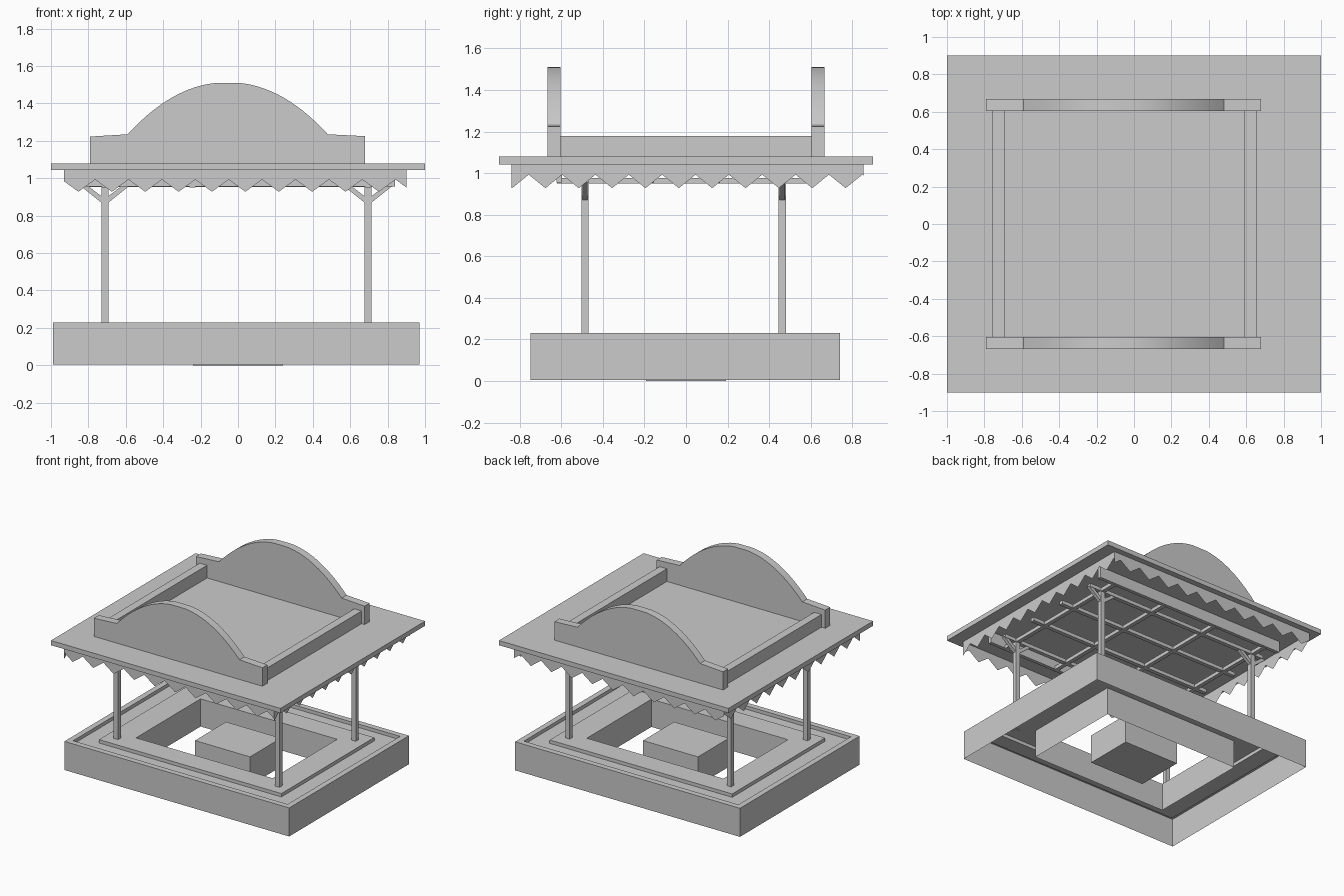
import bpy, bmesh, math

cube = bpy.data.objects.get("Cube")
if cube:
    bpy.data.objects.remove(cube)

GREY = (0.6, 0.6, 0.6, 1)
mat = bpy.data.materials.new("plain grey")
mat.use_nodes = True
mat.diffuse_color = GREY
mat.node_tree.nodes["Principled BSDF"].inputs["Base Color"].default_value = GREY


def finish(name, bm, closed=True):
    if closed:
        bmesh.ops.recalc_face_normals(bm, faces=bm.faces)
    mesh = bpy.data.meshes.new(name)
    bm.to_mesh(mesh)
    bm.free()
    mesh.materials.append(mat)
    ob = bpy.data.objects.new(name, mesh)
    bpy.context.collection.objects.link(ob)
    return ob


def box(name, x, y, z):
    """Box from (min, max) pairs."""
    bm = bmesh.new()
    bmesh.ops.create_cube(bm, size=1)
    for v in bm.verts:
        v.co = [lo + (c + 0.5) * (hi - lo) for c, (lo, hi) in zip(v.co, (x, y, z))]
    return finish(name, bm)


def prism(name, outline, y0, y1):
    """Extrude an x-z outline along y."""
    bm = bmesh.new()
    face = bm.faces.new([bm.verts.new((x, y0, z)) for x, z in outline])
    new = bmesh.ops.extrude_face_region(bm, geom=[face])["geom"]
    for v in new:
        if isinstance(v, bmesh.types.BMVert):
            v.co.y = y1
    return finish(name, bm)


def around(c, half):
    return (c - half, c + half)


# Base: one stepped section swept round a rectangle, open below and in the pit
bm = bmesh.new()
section = [(0.98, 0.745, 0.005), (0.98, 0.745, 0.23), (0.935, 0.70, 0.23),
           (0.935, 0.70, 0.203), (0.795, 0.578, 0.203), (0.795, 0.578, 0.23),
           (0.595, 0.402, 0.23), (0.595, 0.402, 0.012)]
rings = [[bm.verts.new((-0.01 + sx * a, -0.003 + sy * b, z))
          for sx, sy in ((-1, -1), (1, -1), (1, 1), (-1, 1))] for a, b, z in section]
for lower, upper in zip(rings, rings[1:]):
    for i in range(4):
        j = (i + 1) % 4
        bm.faces.new((lower[i], lower[j], upper[j], upper[i]))
finish("stepped_base", bm, closed=False)

box("centre_block", (-0.24, 0.24), (-0.193, 0.193), (0, 0.225))

# Posts with a pair of diagonal braces each
POST_X, POST_Y = (-0.712, 0.695), (-0.486, 0.464)
for px, side in zip(POST_X, ("right", "left")):
    for py, end in zip(POST_Y, ("front", "back")):
        box(f"{end}_{side}_post", around(px, 0.019), around(py, 0.018), (0.225, 0.96))
        for s in (-1, 1):
            outline = [(px, 0.855), (px + s * 0.125, 0.955),
                       (px + s * 0.085, 0.955), (px, 0.89)]
            prism(f"{end}_{side}_brace", outline, py - 0.013, py + 0.013)

# Lattice under the roof
for i in range(4):
    t = i / 3
    x = POST_X[0] + t * (POST_X[1] - POST_X[0])
    y = POST_Y[0] + t * (POST_Y[1] - POST_Y[0])
    box("lattice_cross_bar", around(x, 0.016), (-0.62, 0.62), (0.95, 0.978))
    box("lattice_long_bar", (-0.81, 0.81), around(y, 0.016), (0.952, 0.98))
for y in (-0.61, 0.61):
    box("roof_beam", (-0.84, 0.84), around(y, 0.014), (0.955, 1.045))

# Roof slab
box("roof_slab", (-1, 1), (-0.9, 0.9), (1.043, 1.08))


# Scalloped edging: hanging strips with a zigzag lower edge
def edging(name, start, end, tip, pitch, place):
    def low(u):
        d = abs((u - tip) / pitch - round((u - tip) / pitch))
        return 0.928 + 0.13 * d
    k0 = math.ceil((start - tip) / pitch * 2)
    k1 = math.floor((end - tip) / pitch * 2)
    stops = [start] + [tip + k * pitch / 2 for k in range(k0, k1 + 1)] + [end]
    bm = bmesh.new()
    pairs = [(bm.verts.new(place(u, low(u))), bm.verts.new(place(u, 1.045))) for u in stops]
    for a, b in zip(pairs, pairs[1:]):
        bm.faces.new((a[0], b[0], b[1], a[1]))
    bmesh.ops.remove_doubles(bm, verts=bm.verts, dist=0.0005)
    finish(name, bm, closed=False)


for y, side in ((-0.84, "front"), (0.855, "back")):
    edging(f"{side}_edging", -0.93, 0.9, -0.853, 0.1785, lambda u, z: (u, y, z))
for x, side in ((-0.93, "right"), (0.9, "left")):
    edging(f"{side}_edging", -0.84, 0.855, -0.837, 0.1605, lambda u, z: (x, u, z))

# Arched parapets front and back
MID, HALF, N = -0.055, 0.535, 32
arch = [(MID + HALF * t, min(1.51, 1.235 + 0.278 * (1 - abs(t) ** 2.1)))
        for t in (2 * i / N - 1 for i in range(N + 1))]
outline = [(-0.79, 1.08), (-0.79, 1.223)] + arch + [(0.68, 1.225), (0.68, 1.08)]
for y0, name in ((-0.667, "front_parapet"), (0.605, "back_parapet")):
    ob = prism(name, outline, y0, y0 + 0.062)
    bpy.ops.object.select_all(action="DESELECT")
    ob.select_set(True)
    bpy.context.view_layer.objects.active = ob
    bpy.ops.object.shade_smooth_by_angle(angle=math.radians(30))

# Low side walls between the parapets
for x, side in ((-0.725, "right"), (0.622, "left")):
    box(f"{side}_roof_wall", around(x, 0.032), (-0.605, 0.605), (1.08, 1.18))
